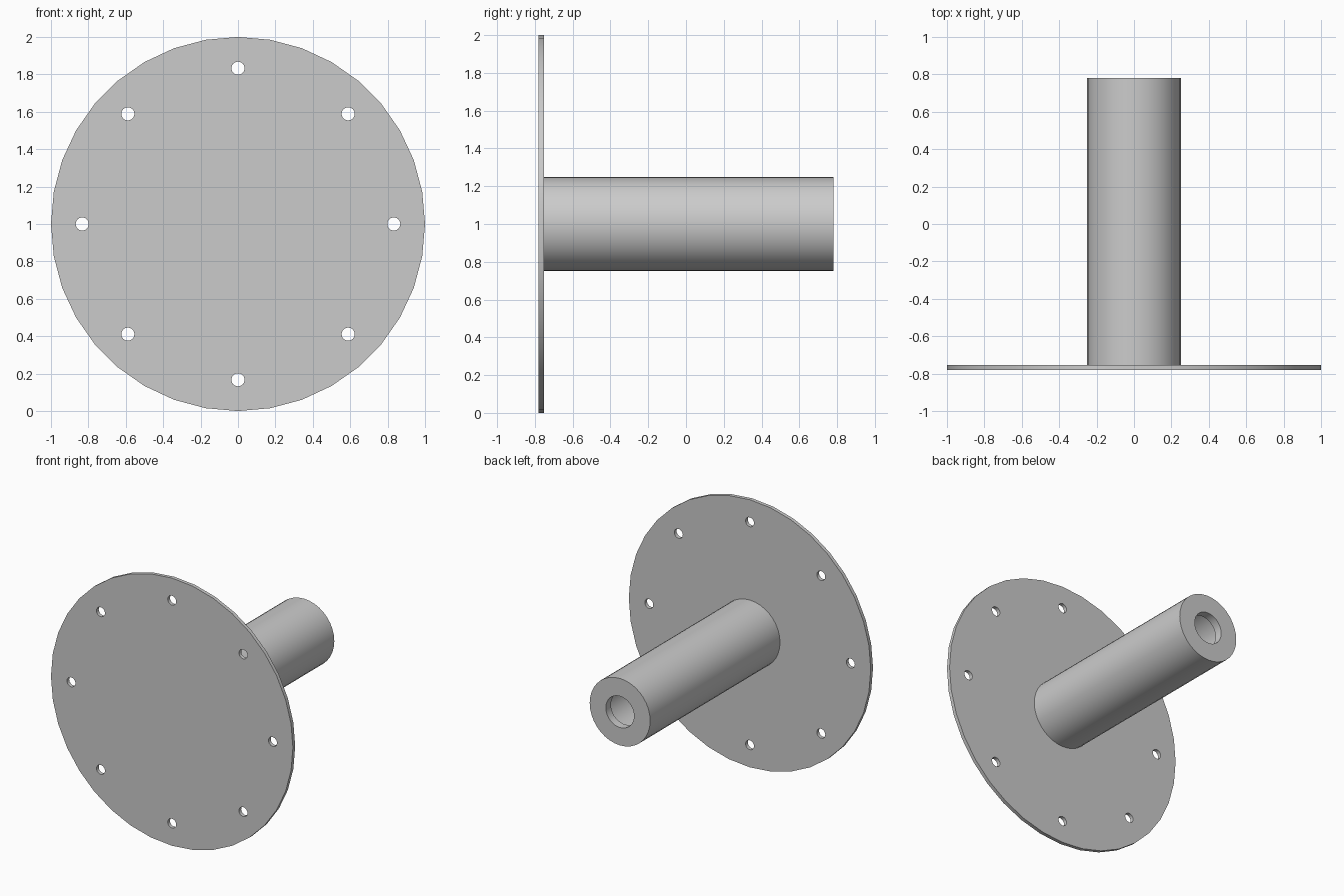
import bpy, bmesh, math
from mathutils import Vector

cube = bpy.data.objects.get("Cube")
if cube:
    bpy.data.objects.remove(cube)

SIDES = 36
CENTRE_Z = 1.0
FRONT, BACK = -0.78, 0.78
PLATE = 0.027

grey = bpy.data.materials.new("plain_grey")
grey.use_nodes = True
colour = (0.6, 0.6, 0.6, 1)
grey.diffuse_color = colour
grey.node_tree.nodes["Principled BSDF"].inputs["Base Color"].default_value = colour


def ring(bm, radius, y, sides=SIDES, x=0.0, z=0.0):
    """Ring of vertices facing along y, starting at the top."""
    steps = [math.tau * i / sides for i in range(sides)]
    return [bm.verts.new((x + radius * math.sin(a), y, CENTRE_Z + z + radius * math.cos(a)))
            for a in steps]


def finish(bm, name):
    bmesh.ops.recalc_face_normals(bm, faces=bm.faces)
    mesh = bpy.data.meshes.new(name)
    bm.to_mesh(mesh)
    bm.free()
    mesh.materials.append(grey)
    obj = bpy.data.objects.new(name, mesh)
    bpy.context.collection.objects.link(obj)
    bpy.ops.object.select_all(action='DESELECT')
    obj.select_set(True)
    bpy.context.view_layer.objects.active = obj
    bpy.ops.object.shade_smooth_by_angle(angle=math.radians(30))
    return obj


# Flange disc with a circle of eight bolt holes
bm = bmesh.new()
loops = [ring(bm, 1.0, FRONT)]
for i in range(8):
    a = math.tau * i / 8
    loops.append(ring(bm, 0.035, FRONT, 24, 0.833 * math.sin(a), 0.833 * math.cos(a)))
edges = [bm.edges.new((v, loop[i - 1])) for loop in loops for i, v in enumerate(loop)]
bmesh.ops.triangle_fill(bm, use_beauty=True, edges=edges, normal=(0, -1, 0))
extruded = bmesh.ops.extrude_face_region(bm, geom=bm.faces[:], use_keep_orig=True)
moved = [g for g in extruded["geom"] if isinstance(g, bmesh.types.BMVert)]
bmesh.ops.translate(bm, verts=moved, vec=Vector((0, PLATE, 0)))
finish(bm, "flange_disc")

# Hollow tube with an inner lip at its open end
bm = bmesh.new()
base = FRONT + PLATE
profile = [(0.25, base), (0.25, BACK), (0.117, BACK), (0.117, BACK - 0.06),
           (0.2, BACK - 0.06), (0.2, base)]
rings = [ring(bm, r, y) for r, y in profile]
for a, b in zip(rings, rings[1:]):
    for i in range(SIDES):
        bm.faces.new((a[i - 1], a[i], b[i], b[i - 1]))
finish(bm, "tube")
